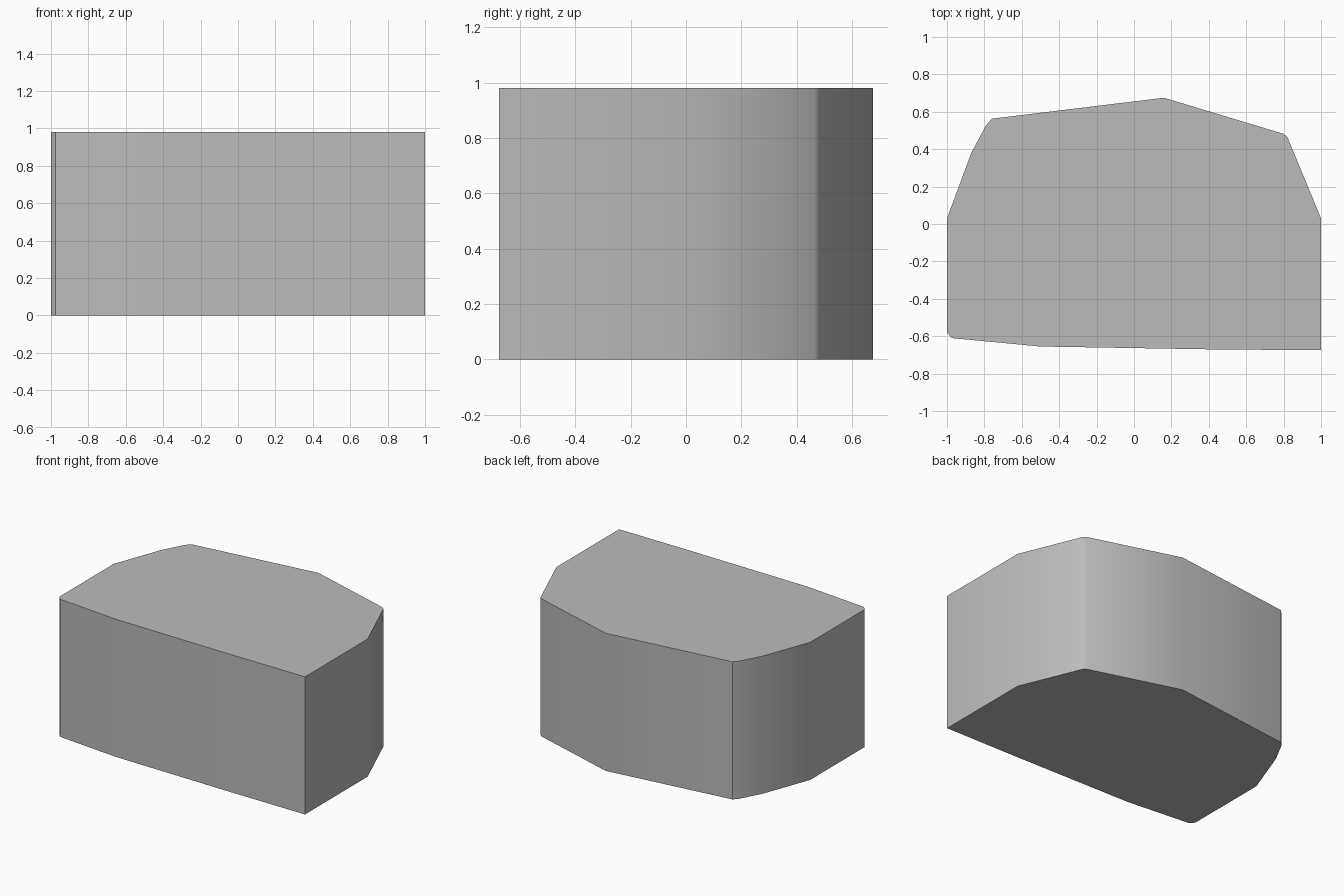
import bpy
import bmesh
import math

cube = bpy.data.objects.get("Cube")
if cube:
    bpy.data.objects.remove(cube, do_unlink=True)

HEIGHT = 0.98

# Footprint of the block, counter-clockwise from the front
outline = [
    (-0.975, -0.61), (-0.5, -0.655), (0.4, -0.67), (1.0, -0.675),
    (1.0, 0.03), (0.82, 0.465), (0.8, 0.482), (0.16, 0.675),
    (-0.76, 0.563), (-0.79, 0.53), (-0.87, 0.38), (-1.0, 0.03),
    (-1.0, -0.58),
]

# Plain grey material
grey = bpy.data.materials.new("plain_grey")
grey.use_nodes = True
colour = (0.5, 0.5, 0.5, 1.0)
grey.diffuse_color = colour
grey.node_tree.nodes["Principled BSDF"].inputs["Base Color"].default_value = colour

# Extrude the footprint straight up into a closed block
bm = bmesh.new()
base = bm.faces.new([bm.verts.new((x, y, 0)) for x, y in outline])
top = bmesh.ops.extrude_face_region(bm, geom=[base], use_keep_orig=True)
bmesh.ops.translate(bm, vec=(0, 0, HEIGHT),
                    verts=[v for v in top["geom"] if isinstance(v, bmesh.types.BMVert)])
bmesh.ops.recalc_face_normals(bm, faces=bm.faces)
mesh = bpy.data.meshes.new("faceted_block")
bm.to_mesh(mesh)
bm.free()
mesh.materials.append(grey)

block = bpy.data.objects.new("faceted_block", mesh)
bpy.context.collection.objects.link(block)

# Smooth the gentle side bends, keep the strong corners sharp
bpy.ops.object.select_all(action="DESELECT")
block.select_set(True)
bpy.context.view_layer.objects.active = block
bpy.ops.object.shade_smooth_by_angle(angle=math.radians(30))
